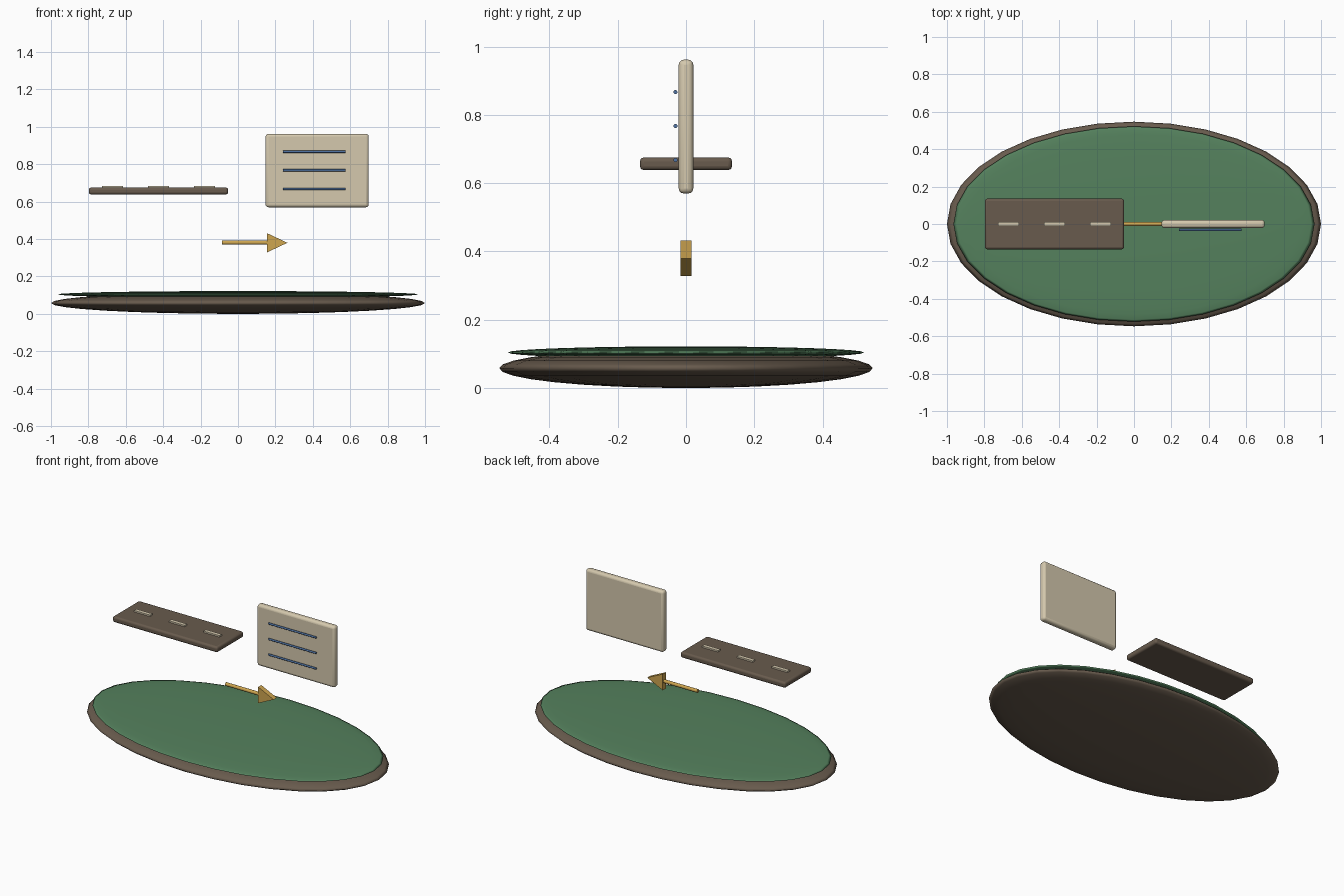
import bpy, bmesh, math

if "Cube" in bpy.data.objects:
    bpy.data.objects.remove(bpy.data.objects["Cube"])


def material(name, rgb):
    m = bpy.data.materials.new(name)
    m.diffuse_color = (*rgb, 1)
    m.use_nodes = True
    m.node_tree.nodes["Principled BSDF"].inputs["Base Color"].default_value = m.diffuse_color
    return m


GREEN = material("green", (0.09, 0.22, 0.11))
BROWN = material("brown", (0.14, 0.105, 0.075))
CREAM = material("cream", (0.66, 0.58, 0.42))
BLUE = material("blue", (0.08, 0.17, 0.36))
GOLD = material("gold", (0.62, 0.38, 0.08))


def finish(name, mat, angle=30):
    o = bpy.context.object
    o.name = name
    o.data.materials.append(mat)
    bpy.ops.object.transform_apply(location=False, rotation=True, scale=True)
    bpy.ops.object.shade_smooth_by_angle(angle=math.radians(angle))
    return o


def ellipsoid(name, z, radii, mat):
    bpy.ops.mesh.primitive_uv_sphere_add(segments=32, ring_count=16, location=(0, 0, z))
    bpy.context.object.scale = radii
    finish(name, mat, 180)


def box(name, loc, size, mat, bevel=0):
    bpy.ops.mesh.primitive_cube_add(size=1, location=loc)
    bpy.context.object.scale = size
    o = finish(name, mat)
    if bevel:
        b = o.modifiers.new("Bevel", 'BEVEL')
        b.width = bevel
        b.segments = 3


def rod(name, loc, radius, length, mat):
    bpy.ops.mesh.primitive_cylinder_add(vertices=12, radius=radius, depth=length,
                                        location=loc, rotation=(0, math.pi / 2, 0))
    finish(name, mat, 40)


# Oval base: earth lens with a thinner grass lens on top
ellipsoid("earth_base", 0.058, (1.0, 0.547, 0.058), BROWN)
ellipsoid("grass_top", 0.104, (0.965, 0.522, 0.018), GREEN)

# Floating road slab with dashes
box("road_slab", (-0.425, 0, 0.657), (0.744, 0.27, 0.037), BROWN, 0.012)
for i in range(3):
    box(f"road_dash_{i + 1}", (-0.672 + 0.2465 * i, 0, 0.679), (0.112, 0.024, 0.012), CREAM)

# Upright panel with three ruled lines on the front
box("panel", (0.423, 0, 0.766), (0.552, 0.043, 0.392), CREAM, 0.015)
for i in range(3):
    rod(f"panel_line_{i + 1}", (0.408, -0.031, 0.668 + 0.0995 * i), 0.006, 0.336, BLUE)

# Arrow: round shaft and triangular prism head
rod("arrow_shaft", (0.036, 0, 0.381), 0.011, 0.242, GOLD)
bm = bmesh.new()
face = bm.faces.new([bm.verts.new((x, -0.016, z))
                     for x, z in ((0.154, 0.328), (0.264, 0.38), (0.154, 0.432))])
ext = bmesh.ops.extrude_face_region(bm, geom=[face])
bmesh.ops.translate(bm, vec=(0, 0.032, 0),
                    verts=[g for g in ext["geom"] if isinstance(g, bmesh.types.BMVert)])
bmesh.ops.recalc_face_normals(bm, faces=bm.faces)
mesh = bpy.data.meshes.new("arrow_head")
bm.to_mesh(mesh)
bm.free()
mesh.materials.append(GOLD)
bpy.context.collection.objects.link(bpy.data.objects.new("arrow_head", mesh))
